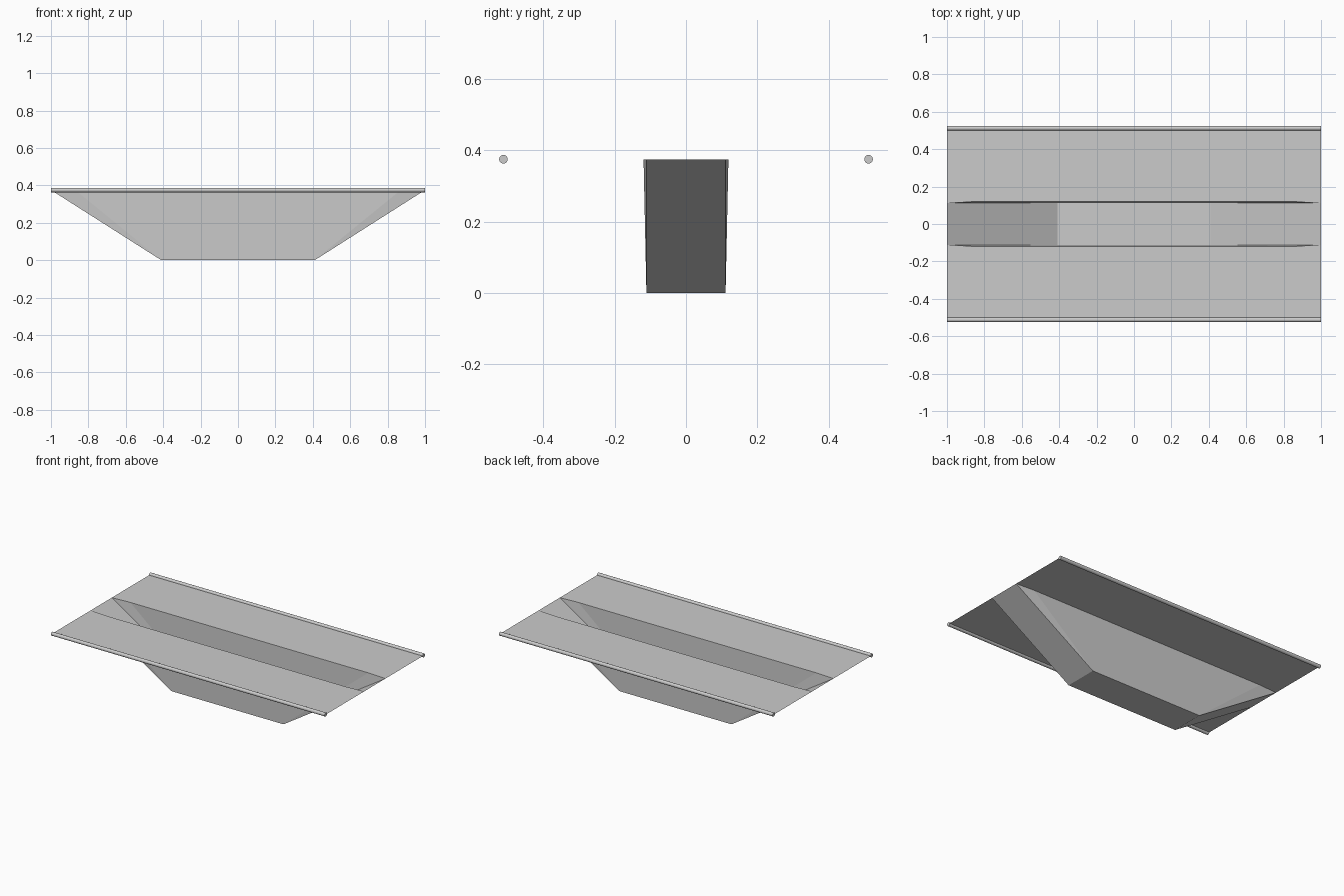
import bpy, bmesh, math

if "Cube" in bpy.data.objects:
    bpy.data.objects.remove(bpy.data.objects["Cube"])

TOP, HALF, BASE = 0.375, 1.0, 0.41
INNER, FLARE, FLARE_X = 0.111, 0.119, 0.87
RAIL_Y, RAIL_R = 0.512, 0.012


def make_object(name, bm):
    mesh = bpy.data.meshes.new(name)
    bm.to_mesh(mesh)
    bm.free()
    obj = bpy.data.objects.new(name, mesh)
    bpy.context.collection.objects.link(obj)
    return obj


def rim(bm, s):
    # inner edge of a wing: slightly wider away from the ends
    return [bm.verts.new((x, s * y, TOP)) for x, y in
            ((-HALF, INNER), (-FLARE_X, FLARE), (FLARE_X, FLARE), (HALF, INNER))]


# Open trough with sloping ends and folded side walls
bm = bmesh.new()
tops, bases = {}, {}
for s in (-1, 1):
    t = tops[s] = rim(bm, s)
    b = bases[s] = [bm.verts.new((x, s * INNER, 0)) for x in (-BASE, BASE)]
    bm.faces.new((b[0], b[1], t[2], t[1]))
    bm.faces.new((b[0], t[1], t[0]))
    bm.faces.new((b[1], t[3], t[2]))
bm.faces.new((bases[-1][0], bases[-1][1], bases[1][1], bases[1][0]))
for i, j in ((0, 0), (1, 3)):
    bm.faces.new((bases[-1][i], bases[1][i], tops[1][j], tops[-1][j]))
bmesh.ops.recalc_face_normals(bm, faces=bm.faces)
make_object("trough", bm)

for s, side in ((-1, "front"), (1, "back")):
    # Thin flat wing
    bm = bmesh.new()
    inner = rim(bm, s)
    outer = [bm.verts.new((x, s * RAIL_Y, TOP)) for x in (HALF, -HALF)]
    face = bm.faces.new(inner + outer)
    face.normal_update()
    if face.normal.z < 0:
        face.normal_flip()
    make_object(side + "_wing", bm)

    # Round rail along the outer edge
    bpy.ops.mesh.primitive_cylinder_add(
        vertices=24, radius=RAIL_R, depth=2 * HALF,
        location=(0, s * RAIL_Y, TOP), rotation=(0, math.pi / 2, 0))
    rail = bpy.context.object
    rail.name = side + "_rail"
    bpy.ops.object.shade_smooth_by_angle()
